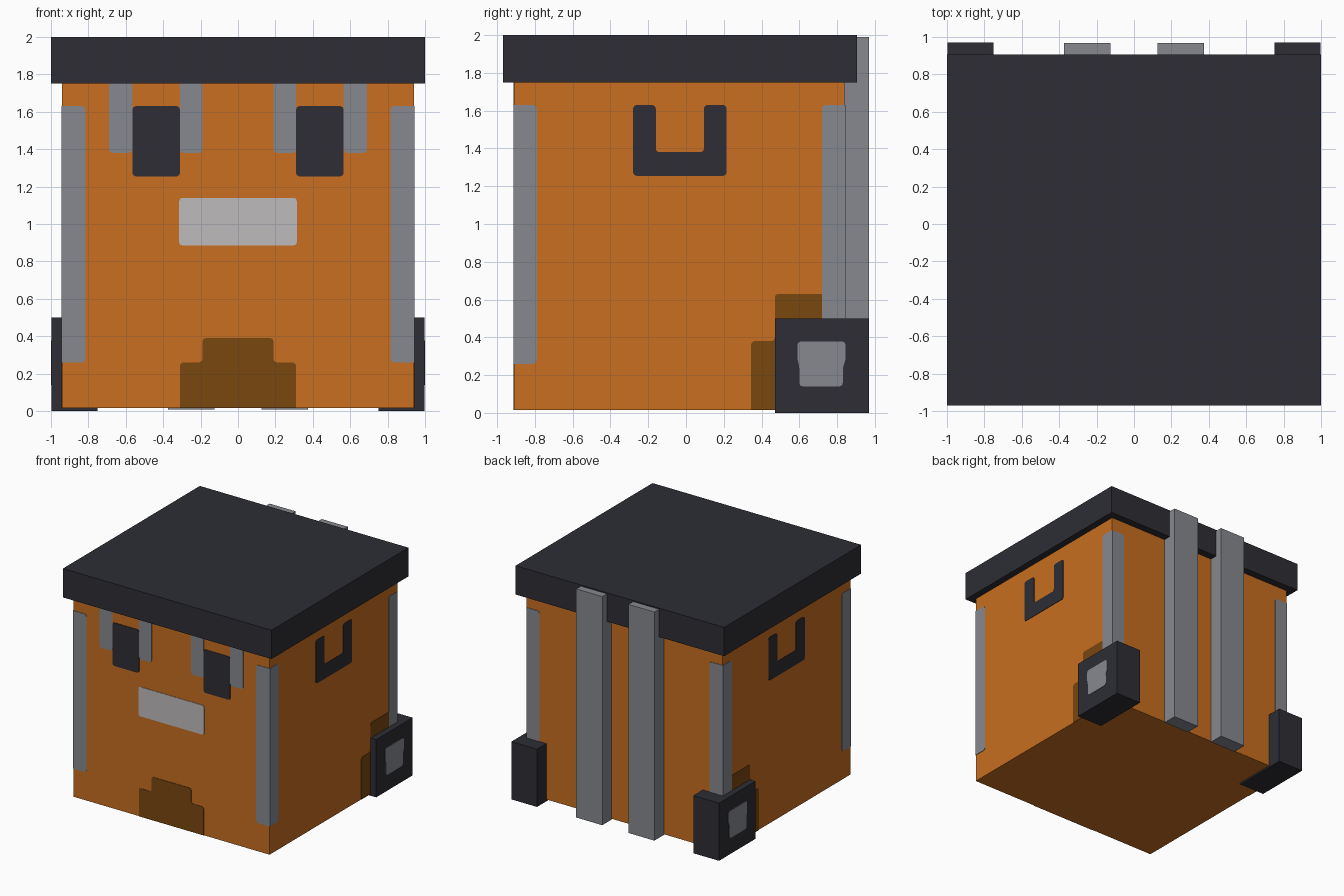
import bpy, bmesh
from mathutils import Vector

cube = bpy.data.objects.get("Cube")
if cube:
    bpy.data.objects.remove(cube, do_unlink=True)


def material(name, hex_code):
    srgb = [int(hex_code[i:i + 2], 16) / 255 for i in (0, 2, 4)]
    linear = [c / 12.92 if c <= 0.04045 else ((c + 0.055) / 1.055) ** 2.4 for c in srgb]
    mat = bpy.data.materials.new(name)
    mat.use_nodes = True
    mat.diffuse_color = (*linear, 1)
    shader = mat.node_tree.nodes["Principled BSDF"]
    shader.inputs["Base Color"].default_value = (*linear, 1)
    return mat


orange = material("orange", "c86e20")
charcoal = material("charcoal", "2d2d35")
grey = material("grey", "86898f")
brown = material("brown", "7a470f")
white = material("off white", "bfbbbd")


def finish(bm, name, mat):
    bmesh.ops.recalc_face_normals(bm, faces=bm.faces)
    mesh = bpy.data.meshes.new(name)
    bm.to_mesh(mesh)
    bm.free()
    mesh.materials.append(mat)
    bpy.context.collection.objects.link(bpy.data.objects.new(name, mesh))


def box(name, low, high, mat):
    bm = bmesh.new()
    bmesh.ops.create_cube(bm, size=1)
    for v in bm.verts:
        v.co = Vector([l + (c + 0.5) * (h - l) for l, h, c in zip(low, high, v.co)])
    finish(bm, name, mat)


BOTTOM, FRONT, BACK, SIDE, LID = 0.015, -0.91, 0.84, 0.94, 1.75
THICK = 0.004


def plate(name, outline, axis, level, mat, sharp=()):
    """Thin panel on a wall facing along axis; corners on a sharp line stay square."""
    bm = bmesh.new()
    out = Vector((THICK, 0, 0)) if axis == "x" else Vector((0, THICK, 0))
    out *= 1 if level > 0 else -1
    corners = []
    for u, h in outline:
        co = (level, u, h) if axis == "x" else (u, level, h)
        vert = bm.verts.new(co)
        if u not in sharp and h not in sharp:
            corners.append(vert)
    bm.faces.new(bm.verts)
    if corners:
        bmesh.ops.bevel(bm, geom=corners, offset=0.018, offset_type='OFFSET',
                        segments=2, profile=0.5, affect='VERTICES')
    result = bmesh.ops.extrude_face_region(bm, geom=bm.faces[:])
    moved = [g for g in result["geom"] if isinstance(g, bmesh.types.BMVert)]
    bmesh.ops.translate(bm, verts=moved, vec=out)
    finish(bm, name, mat)


def rect(u0, u1, h0, h1):
    return [(u0, h0), (u1, h0), (u1, h1), (u0, h1)]


# Main shell and lid
box("body", (-SIDE, FRONT, BOTTOM), (SIDE, BACK, LID), orange)
box("lid", (-1, -0.97, LID), (1, 0.905, 2), charcoal)

# Front details on the centre line
plate("label", rect(-0.315, 0.315, 0.885, 1.14), "y", FRONT, white)
plate("front_notch", [(-0.31, BOTTOM), (0.31, BOTTOM), (0.31, 0.26), (0.19, 0.26),
                      (0.19, 0.39), (-0.19, 0.39), (-0.19, 0.26), (-0.31, 0.26)],
      "y", FRONT, brown, (BOTTOM,))

# Side details
U_SHAPE = [(-0.28, 1.255), (0.215, 1.255), (0.215, 1.63), (0.095, 1.63),
           (0.095, 1.38), (-0.16, 1.38), (-0.16, 1.63), (-0.28, 1.63)]
WHEEL_RECESS = [(0.345, BOTTOM), (0.72, BOTTOM), (0.72, 0.63), (0.47, 0.63),
                (0.47, 0.38), (0.345, 0.38)]
HUB = [(0.60, 0.14), (0.83, 0.14), (0.83, 0.24), (0.845, 0.28), (0.845, 0.378),
       (0.59, 0.378), (0.59, 0.28), (0.60, 0.25)]

for side, s in (("left", 1), ("right", -1)):
    def mirrored(u0, u1, h0, h1):
        return rect(*sorted((s * u0, s * u1)), h0, h1)

    # Latches on the front
    plate(side + "_latch", mirrored(0.31, 0.565, 1.255, 1.63), "y", FRONT, charcoal)
    plate(side + "_latch_inner_strap", mirrored(0.19, 0.31, 1.38, LID), "y", FRONT,
          grey, (LID,))
    plate(side + "_latch_outer_strap", mirrored(0.565, 0.69, 1.38, LID), "y", FRONT,
          grey, (LID,))

    # Corner guards wrap around the four upright edges
    for end, y, inner in (("front", FRONT, -0.79), ("back", BACK, 0.72)):
        name = f"{side}_{end}_corner_guard"
        plate(name, mirrored(0.815, SIDE, 0.26, 1.63), "y", y, grey, (s * SIDE,))
        plate(name + "_side", rect(*sorted((y, inner)), 0.26, 1.63), "x", s * SIDE,
              grey, (y,))

    # Handle, wheel recess, square wheel and hub
    plate(side + "_handle", U_SHAPE, "x", s * SIDE, charcoal)
    plate(side + "_wheel_recess", WHEEL_RECESS, "x", s * SIDE, brown, (BOTTOM, 0.72))
    xs = sorted((s * 0.75, s * (1 - THICK)))
    box(side + "_wheel", (xs[0], 0.47, 0), (xs[1], 0.97, 0.5), charcoal)
    plate(side + "_hub", HUB, "x", s * (1 - THICK), grey)

    # Upright rail on the back
    xs = sorted((s * 0.125, s * 0.375))
    box(side + "_rail", (xs[0], BACK, 0.008), (xs[1], 0.968, 1.99), grey)
